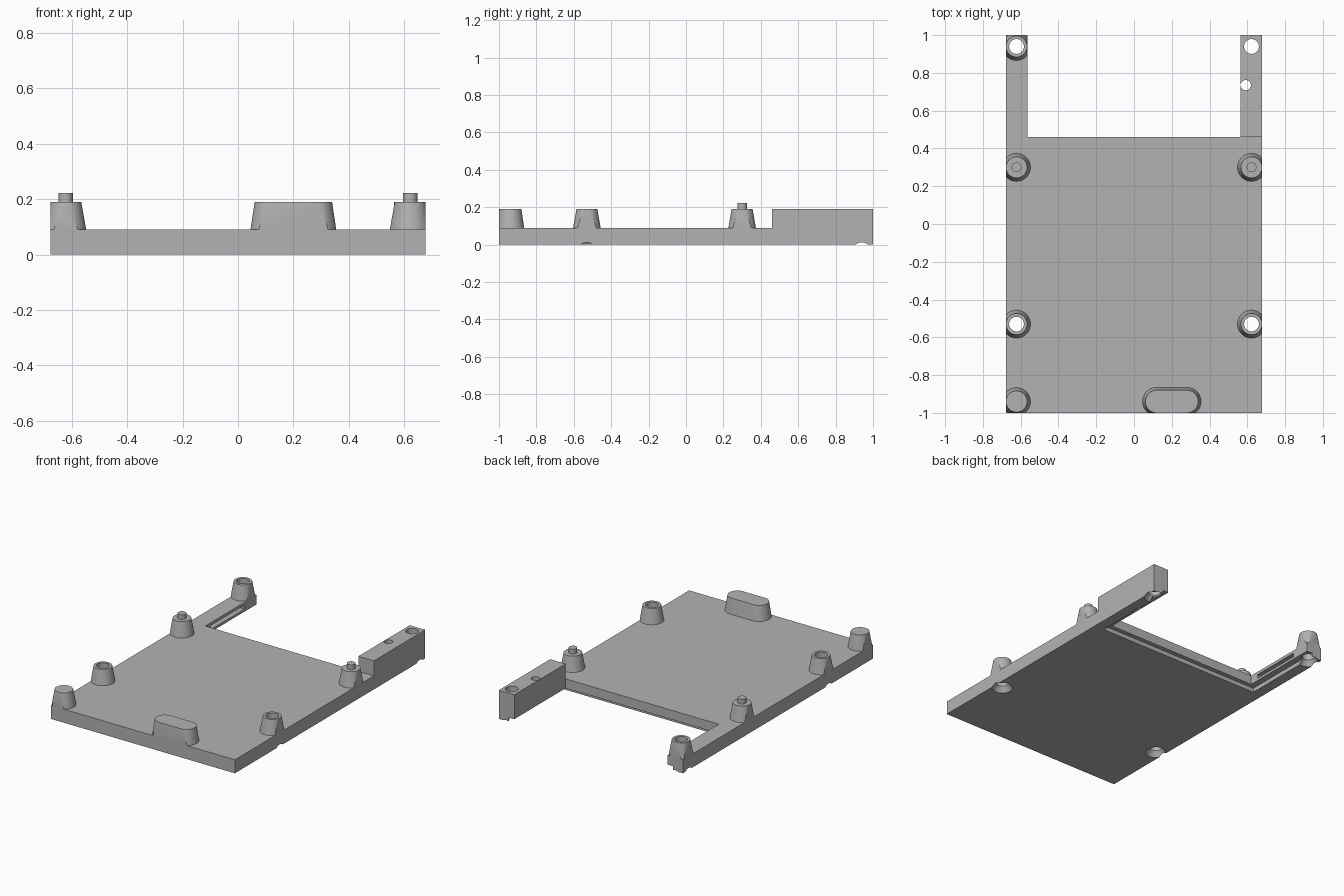
import bpy, bmesh, math
from mathutils import Vector

cube = bpy.data.objects.get("Cube")
if cube:
    bpy.data.objects.remove(cube, do_unlink=True)

HALF_W, DECK, TALL, ARM = 0.677, 0.09, 0.19, 0.563
BACK, PX = 0.46, 0.622          # cutout edge, post centre line

grey = bpy.data.materials.new("plain grey")
grey.use_nodes = True
grey.diffuse_color = (0.45, 0.45, 0.45, 1)
grey.node_tree.nodes["Principled BSDF"].inputs["Base Color"].default_value = (0.45, 0.45, 0.45, 1)


def finish(name, bm):
    bmesh.ops.recalc_face_normals(bm, faces=bm.faces)
    me = bpy.data.meshes.new(name)
    bm.to_mesh(me)
    bm.free()
    me.materials.append(grey)
    ob = bpy.data.objects.new(name, me)
    bpy.context.collection.objects.link(ob)
    return ob


def prism(name, outline, z0, z1):
    bm = bmesh.new()
    face = bm.faces.new([bm.verts.new((x, y, z0)) for x, y in outline])
    up = bmesh.ops.extrude_face_region(bm, geom=[face])["geom"]
    bmesh.ops.translate(bm, vec=(0, 0, z1 - z0),
                        verts=[v for v in up if isinstance(v, bmesh.types.BMVert)])
    return finish(name, bm)


def box(name, x0, x1, y0, y1, z0, z1):
    return prism(name, [(x0, y0), (x1, y0), (x1, y1), (x0, y1)], z0, z1)


def turned(name, x, y, profile, stretch=0, clips=(), n=48):
    """Stack of rings (radius, z), optionally stretched to a stadium, then trimmed."""
    bm = bmesh.new()
    rings = []
    for r, z in profile:
        ring = []
        for i in range(n):
            a = math.tau * (i + 0.5) / n
            side = math.copysign(stretch, math.cos(a))
            ring.append(bm.verts.new((x + side + r * math.cos(a), y + r * math.sin(a), z)))
        rings.append(ring)
    for lo, hi in zip(rings, rings[1:]):
        for i in range(n):
            j = (i + 1) % n
            bm.faces.new((lo[i], lo[j], hi[j], hi[i]))
    bm.faces.new(rings[0][::-1])
    bm.faces.new(rings[-1])
    for co, no in clips:
        geom = bm.verts[:] + bm.edges[:] + bm.faces[:]
        cut = bmesh.ops.bisect_plane(bm, geom=geom, plane_co=Vector(co),
                                     plane_no=Vector(no), clear_outer=True)["geom_cut"]
        edges = [e for e in cut if isinstance(e, bmesh.types.BMEdge)]
        if edges:
            bmesh.ops.holes_fill(bm, edges=edges)
    return finish(name, bm)


def subtract(ob, cutters):
    for c in cutters:
        m = ob.modifiers.new("cut", 'BOOLEAN')
        m.operation, m.solver, m.object = 'DIFFERENCE', 'EXACT', c
    bpy.context.view_layer.update()
    me = bpy.data.meshes.new_from_object(ob.evaluated_get(bpy.context.evaluated_depsgraph_get()))
    ob.modifiers.clear()
    ob.data = me


# Deck plate with two rear arms
deck = prism("deck_plate", [(-HALF_W, -1), (HALF_W, -1), (HALF_W, BACK), (ARM, BACK),
                            (-ARM, BACK), (-ARM, 1), (-HALF_W, 1)], 0, DECK)
block = box("tall_arm_block", ARM, HALF_W, BACK, 1, 0, TALL)

# Tapered posts, trimmed flush with the outer walls
walls = [((HALF_W, 0, 0), (1, 0, 0)), ((-HALF_W, 0, 0), (-1, 0, 0)),
         ((0, 1, 0), (0, 1, 0)), ((0, -1, 0), (0, -1, 0))]
taper = [(0.074, DECK), (0.056, TALL)]
hollow = [turned("hollow_post_left", PX, -0.53, taper, clips=walls),
          turned("hollow_post_right", -PX, -0.53, taper, clips=walls),
          turned("hollow_post_rear", -PX, 0.94, taper,
                 clips=walls + [((-ARM, 0, 0), (1, 0, 0))])]
solid = [turned("corner_post", -PX, -0.94, taper, clips=walls),
         turned("front_long_boss", 0.2, -0.94, [(0.075, DECK), (0.06, TALL)], 0.08, walls)]
for side, sx in (("left", 1), ("right", -1)):
    solid.append(turned("pin_post_" + side, sx * PX, 0.3, taper, clips=walls))
    solid.append(turned("locating_pin_" + side, sx * PX, 0.3, [(0.026, TALL), (0.026, 0.222)]))

# Screw holes with countersinks underneath
screw = [(0.068, -0.005), (0.039, 0.035), (0.039, 0.3)]
holes = [turned("screw_cutter", x, y, screw)
         for x, y in ((PX, -0.53), (-PX, -0.53), (-PX, 0.94), (PX, 0.94))]
small = turned("small_hole_cutter", 0.592, 0.735, [(0.027, -0.1), (0.027, 0.3)])

# Step under the cutout rim, and a groove along the inner arm face
step = box("step_cutter", -0.605, 0.605, BACK - 0.03, 1.1, -0.1, 0.028)
groove = box("groove_cutter", -0.6, -0.5, 0.52, 0.87, 0.045, 0.07)

subtract(deck, holes[:3] + [step, groove])
subtract(block, [holes[3], small, step])
for post, hole in zip(hollow, holes):
    subtract(post, [hole])
for c in holes + [small, step, groove]:
    bpy.data.objects.remove(c, do_unlink=True)

# Smooth curved walls, sharp rims
bpy.ops.object.select_all(action='DESELECT')
for ob in [deck, block] + hollow + solid:
    ob.select_set(True)
bpy.context.view_layer.objects.active = deck
bpy.ops.object.shade_smooth_by_angle(angle=math.radians(30))
